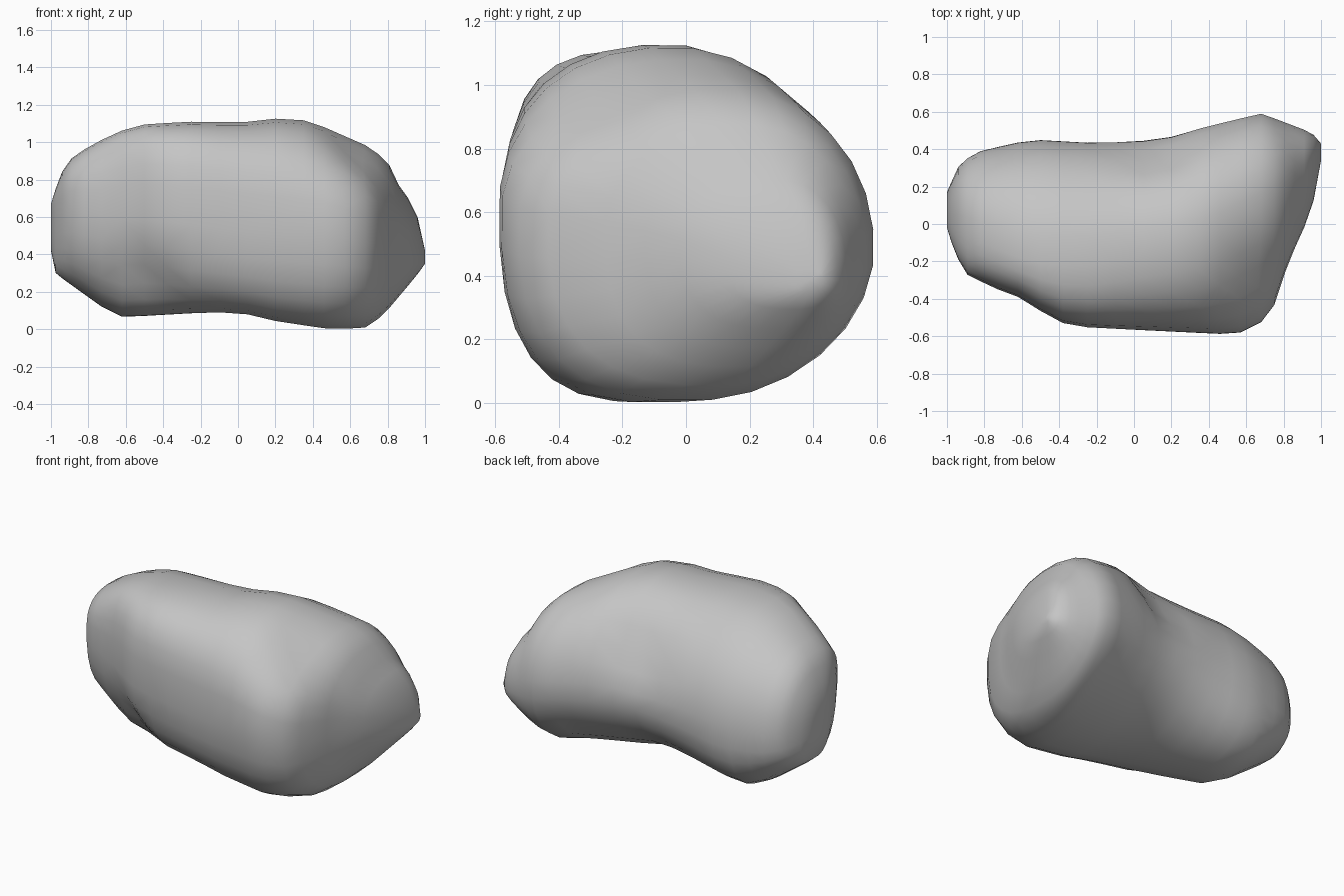
import bpy
import bmesh
import math
from mathutils import Vector

default_cube = bpy.data.objects.get("Cube")
if default_cube:
    bpy.data.objects.remove(default_cube, do_unlink=True)

# Outline profiles along the length: (x, value) pairs
front_edge = [(-1, -.02), (-.96, -.15), (-.9, -.27), (-.73, -.35), (-.62, -.39), (-.4, -.53),
              (-.25, -.555), (.55, -.595), (.68, -.53), (.75, -.44), (.83, -.19), (.9, -.05),
              (.96, .12), (1, .34)]
back_edge = [(-1, .17), (-.93, .33), (-.83, .39), (-.55, .455), (-.2, .435), (.15, .455),
             (.35, .515), (.68, .595), (.95, .49), (1, .43)]
top_edge = [(-1, .67), (-.95, .83), (-.88, .93), (-.7, 1.03), (-.55, 1.095), (-.2, 1.115),
            (0, 1.105), (.2, 1.13), (.38, 1.12), (.72, .97), (.81, .88), (.86, .77),
            (.95, .65), (1, .42)]
bottom_edge = [(-1, .42), (-.98, .3), (-.8, .17), (-.65, .06), (-.2, .085), (0, .09),
               (.2, .04), (.5, -.005), (.7, .005), (.8, .1), (.95, .28), (1, .35)]

# Where each cross-section is widest and tallest
front_height = [(-1, .63), (-.9, .7), (-.5, .66), (.5, .62), (.9, .5), (1, .39)]
back_height = [(-1, .48), (-.8, .45), (0, .52), (.3, .53), (.68, .48), (1, .39)]
crest_y = [(-1, .03), (-.6, -.12), (-.2, -.12), (.1, -.06), (.4, -.03), (.8, .16), (1, .39)]
keel_y = [(-1, .07), (-.6, .02), (0, -.16), (.5, -.14), (.8, .14), (1, .39)]

# Corner shape of each quarter: below one is boxy, above one is bevelled
corner_power = {
    ("front", "top"): [(-1, .75), (-.5, .6), (-.2, .66), (.2, .82), (.6, .98), (1, .9)],
    ("front", "bottom"): [(-1, .8), (-.7, .95), (-.4, .9), (0, .7), (.5, .74), (1, .8)],
    ("back", "top"): [(-1, .9), (-.5, 1.0), (.1, 1.08), (.6, .95), (1, .9)],
    ("back", "bottom"): [(-1, .8), (-.5, .8), (0, 1.0), (.6, 1.1), (.85, .9), (1, .8)],
}

# Shallow hollows: centre, radius, push
hollows = [
    (Vector((-.5, -.4, .25)), .28, Vector((0, .05, .02))),
    (Vector((.12, .35, .82)), .32, Vector((0, -.04, -.03))),
    (Vector((.62, -.25, .85)), .28, Vector((-.02, .02, -.03))),
]


def sample(profile, x):
    for (x0, v0), (x1, v1) in zip(profile, profile[1:]):
        if x <= x1:
            return v0 + (v1 - v0) * (x - x0) / (x1 - x0)
    return profile[-1][1]


def section_point(x, angle):
    """Point on a cross-section made of four blended quarter curves."""
    c, s = math.cos(angle), math.sin(angle)
    at_back, at_top = c > 0, s > 0
    side_y = sample(back_edge if at_back else front_edge, x)
    side_z = sample(back_height if at_back else front_height, x)
    end_y = sample(crest_y if at_top else keel_y, x)
    end_z = sample(top_edge if at_top else bottom_edge, x)
    quarter = ("back" if at_back else "front", "top" if at_top else "bottom")
    power = sample(corner_power[quarter], x)
    point = Vector((x,
                    end_y + (side_y - end_y) * abs(c) ** power,
                    side_z + (end_z - side_z) * abs(s) ** power))
    for centre, radius, push in hollows:
        nearness = max(0, 1 - (point - centre).length / radius)
        point += push * nearness * nearness * (3 - 2 * nearness)
    return point


def build_boulder():
    sides = 28
    stations = [-1, -.975, -.94, -.89, -.82, -.73, -.62, -.5, -.38, -.25, -.1, .05, .2,
                .35, .46, .57, .68, .75, .81, .86, .91, .96, 1]
    bm = bmesh.new()
    rings = [[bm.verts.new(section_point(x, math.tau * (i + .5) / sides)) for i in range(sides)]
             for x in stations]
    for ring, following in zip(rings, rings[1:]):
        for i in range(sides):
            j = (i + 1) % sides
            bm.faces.new((ring[i], ring[j], following[j], following[i]))
    # Close both ends
    for ring in (rings[0], rings[-1]):
        middle = bm.verts.new(sum((v.co for v in ring), Vector()) / sides)
        for i in range(sides):
            bm.faces.new((middle, ring[i], ring[(i + 1) % sides]))
    # Soften the loft, then facet it
    inner = [v for ring in rings[1:-1] for v in ring]
    bmesh.ops.smooth_vert(bm, verts=inner, factor=.15, use_axis_x=False,
                          use_axis_y=True, use_axis_z=True)
    bmesh.ops.triangulate(bm, faces=bm.faces[:])
    bmesh.ops.recalc_face_normals(bm, faces=bm.faces[:])
    mesh = bpy.data.meshes.new("boulder")
    bm.to_mesh(mesh)
    bm.free()
    boulder = bpy.data.objects.new("boulder", mesh)
    bpy.context.collection.objects.link(boulder)
    return boulder


# Stone material
stone = bpy.data.materials.new("stone_grey")
stone.use_nodes = True
grey = (.56, .56, .56, 1)
stone.diffuse_color = grey
stone.node_tree.nodes["Principled BSDF"].inputs["Base Color"].default_value = grey

boulder = build_boulder()
boulder.data.materials.append(stone)
bpy.ops.object.select_all(action="DESELECT")
boulder.select_set(True)
bpy.context.view_layer.objects.active = boulder
bpy.ops.object.shade_smooth_by_angle(angle=math.radians(50))
